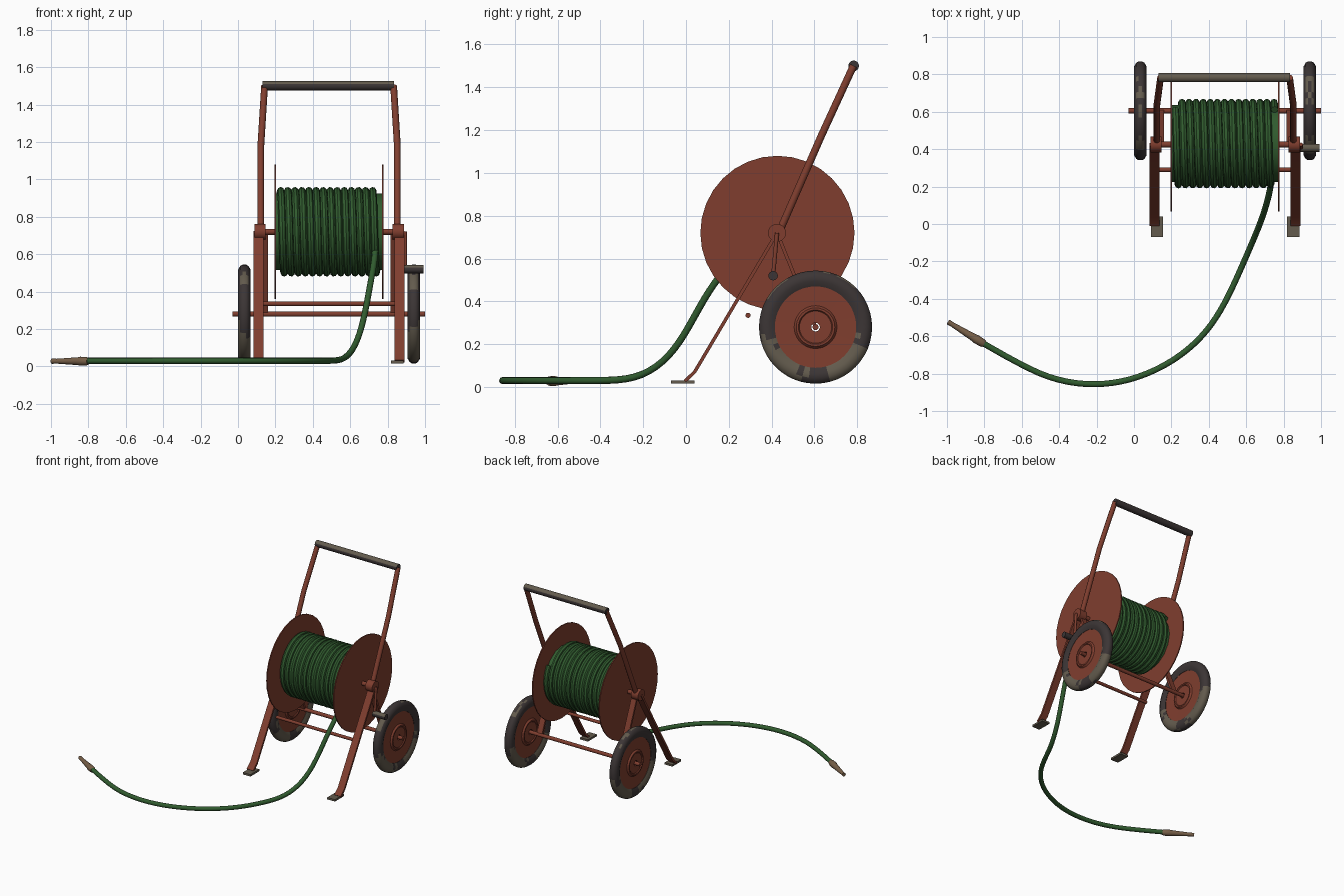
import bpy, bmesh, math
from mathutils import Vector

if "Cube" in bpy.data.objects:
    bpy.data.objects.remove(bpy.data.objects["Cube"])


def material(name, rgb):
    m = bpy.data.materials.new(name)
    m.diffuse_color = (*rgb, 1)
    m.use_nodes = True
    m.node_tree.nodes["Principled BSDF"].inputs["Base Color"].default_value = m.diffuse_color
    return m


RUST = material("rust red paint", (0.215, 0.048, 0.028))
DARK = material("dark rubber", (0.045, 0.036, 0.036))
MUD = material("dusty grey", (0.125, 0.105, 0.075))
GREEN = material("hose green", (0.030, 0.105, 0.028))
BRASS = material("dull brass", (0.185, 0.115, 0.065))

CX = 0.487                 # middle of the cart
HUB = (0.425, 0.72)        # reel axis in y, z
AXLE = (0.605, 0.28)       # wheel axis in y, z


def finish(name, mesh, mats, angle=40):
    ob = bpy.data.objects.new(name, mesh)
    bpy.context.collection.objects.link(ob)
    mesh.materials.clear()
    for m in mats:
        mesh.materials.append(m)
    for o in bpy.context.selected_objects:
        o.select_set(False)
    ob.select_set(True)
    bpy.context.view_layer.objects.active = ob
    bpy.ops.object.shade_smooth_by_angle(angle=math.radians(angle))
    return ob


def tube(name, pts, r, mats, res=3, nurbs=False):
    """Round tube along a path."""
    cu = bpy.data.curves.new(name, 'CURVE')
    cu.dimensions = '3D'
    cu.bevel_depth = r
    cu.bevel_resolution = res
    cu.use_fill_caps = True
    sp = cu.splines.new('NURBS' if nurbs else 'POLY')
    sp.points.add(len(pts) - 1)
    for p, c in zip(sp.points, pts):
        p.co = (*c, 1)
    if nurbs:
        sp.order_u = 4
        sp.use_endpoint_u = True
        sp.resolution_u = 4
    tmp = bpy.data.objects.new("tmp", cu)
    bpy.context.collection.objects.link(tmp)
    dg = bpy.context.evaluated_depsgraph_get()
    me = bpy.data.meshes.new_from_object(tmp.evaluated_get(dg))
    bpy.data.objects.remove(tmp)
    return finish(name, me, mats)


def lathe(name, profile, origin, axis, mats, seg=36, angle=40):
    """Spin (distance along axis, radius) points around an axis."""
    bm = bmesh.new()
    q = Vector(axis).to_track_quat('X', 'Z')
    rings = []
    for d, r in profile:
        rings.append([bm.verts.new(Vector(origin) + q @ Vector(
            (d, r * math.cos(2 * math.pi * i / seg), r * math.sin(2 * math.pi * i / seg))))
            for i in range(seg)])
    for a, b in zip(rings, rings[1:]):
        for i in range(seg):
            j = (i + 1) % seg
            bm.faces.new((a[i], a[j], b[j], b[i]))
    if profile[0] != profile[-1]:
        bm.faces.new(rings[0])
        bm.faces.new(rings[-1])
    else:
        bmesh.ops.remove_doubles(bm, verts=bm.verts, dist=1e-5)
    bmesh.ops.recalc_face_normals(bm, faces=bm.faces)
    me = bpy.data.meshes.new(name)
    bm.to_mesh(me)
    bm.free()
    return finish(name, me, mats, angle)


def strip(name, path, x, width, thick, mat):
    """Flat bar following a path in the y-z plane."""
    bm = bmesh.new()
    rings = []
    for i, p in enumerate(path):
        t = Vector(path[min(i + 1, len(path) - 1)]) - Vector(path[max(i - 1, 0)])
        n = Vector((-t.y, t.x)).normalized() * thick / 2
        rings.append([bm.verts.new((x + sx * width / 2, p[0] + sn * n.x, p[1] + sn * n.y))
                      for sx, sn in ((-1, -1), (1, -1), (1, 1), (-1, 1))])
    for a, b in zip(rings, rings[1:]):
        for i in range(4):
            j = (i + 1) % 4
            bm.faces.new((a[i], a[j], b[j], b[i]))
    bm.faces.new(rings[0])
    bm.faces.new(rings[-1])
    bmesh.ops.recalc_face_normals(bm, faces=bm.faces)
    me = bpy.data.meshes.new(name)
    bm.to_mesh(me)
    bm.free()
    return finish(name, me, [mat], 30)


def rod(name, x0, x1, y, z, r, mats):
    return lathe(name, [(x0, r), (x1, r)], (0, y, z), (1, 0, 0), mats, 16)


def dusty_top(ob):
    for p in ob.data.polygons:
        p.material_index = 1 if p.normal.z > 0.3 else 0


# Both sides of the cart
for s, side in ((-1, "left"), (1, "right")):
    X = lambda off: CX + s * off

    # Wheel: tyre, pressed rim, hub
    wx = X(0.453)
    tyre = lathe(side + "_tyre", [(-0.022, 0.19), (-0.033, 0.215), (-0.033, 0.238), (-0.022, 0.257),
                                  (-0.01, 0.264), (0.01, 0.264), (0.022, 0.257), (0.033, 0.238),
                                  (0.033, 0.215), (0.022, 0.19), (-0.022, 0.19)],
                 (wx, *AXLE), (1, 0, 0), [DARK, MUD], 48)
    for p in tyre.data.polygons:       # dried mud patches by angle
        c = p.center
        a = math.degrees(math.atan2(c.z - AXLE[1], c.y - AXLE[0])) % 360
        wob = 9 * math.sin(400 * (c.x + c.z))
        muddy = 198 < a + wob < 255 or 285 < a + wob < 345
        if abs(p.normal.x) < 0.7:
            muddy = muddy or 55 < a + 2 * wob < 80 or 120 < a + wob < 150
        p.material_index = int(muddy)
    lathe(side + "_rim", [(-0.02, 0.2), (-0.018, 0.1), (-0.03, 0.09), (-0.03, 0.08), (-0.024, 0.075),
                          (-0.024, 0.02), (0.024, 0.02), (0.024, 0.075), (0.03, 0.08), (0.03, 0.09),
                          (0.018, 0.1), (0.02, 0.2), (-0.02, 0.2)],
          (wx, *AXLE), (1, 0, 0), [RUST])

    # Reel flange and bearing
    fx = X(0.287)
    rod_prof = [(-0.004, 0.36), (0.004, 0.36)]
    lathe(side + "_reel_flange", rod_prof, (fx, 0.427, 0.72), (1, 0, 0), [RUST], 32)
    lathe(side + "_bearing", [(-0.03, 0.042), (0.03, 0.042)], (X(0.37), *HUB), (1, 0, 0), [RUST], 20)

    # Frame: front leg, foot, rear leg, handle upright
    strip(side + "_front_leg", [HUB, (0.04, 0.07), (-0.005, 0.028)], X(0.377), 0.055, 0.016, RUST)
    strip(side + "_foot", [(-0.07, 0.023), (0.04, 0.023)], X(0.364), 0.066, 0.015, MUD)
    strip(side + "_rear_leg", [HUB, AXLE], X(0.35), 0.045, 0.016, RUST)
    tube(side + "_handle_upright", [(X(0.365), 0.425, 0.70), (X(0.365), 0.635, 1.18),
                                    (X(0.345), 0.782, 1.5)], 0.018, [RUST])

# Cross rods
rod("wheel_axle", -0.03, 1.0, *AXLE, 0.014, [RUST])
rod("cross_brace", 0.13, 0.84, 0.29, 0.335, 0.012, [RUST])
rod("reel_axle", 0.10, 0.885, *HUB, 0.016, [RUST])
rod("reel_drum", 0.2, 0.772, 0.43, 0.72, 0.205, [GREEN])

# Handle grip
dusty_top(rod("handle_grip", 0.13, 0.835, 0.783, 1.5, 0.025, [DARK, MUD]))

# Crank
tube("crank_arm", [(0.893, *HUB), (0.893, 0.407, 0.52)], 0.01, [RUST])
dusty_top(rod("crank_grip", 0.885, 0.993, 0.407, 0.52, 0.022, [DARK, MUD]))

# Wound hose
turns, n = 14, 32
coil = []
for i in range(turns * n + 1):
    a = 2 * math.pi * i / n + 0.6
    coil.append((0.222 + 0.53 * i / (turns * n), 0.43 + 0.22 * math.cos(a), 0.72 + 0.22 * math.sin(a)))
tube("hose_coil", coil, 0.0195, [GREEN], 2)

# Loose hose and nozzle
tube("loose_hose", [(0.735, 0.24, 0.63), (0.73, 0.19, 0.56), (0.71, 0.11, 0.46), (0.685, 0.03, 0.31),
                    (0.645, -0.07, 0.14), (0.58, -0.22, 0.035), (0.5, -0.40, 0.03), (0.4, -0.57, 0.03),
                    (0.24, -0.72, 0.03), (0.02, -0.83, 0.03), (-0.2, -0.867, 0.03),
                    (-0.42, -0.84, 0.03), (-0.58, -0.77, 0.03), (-0.82, -0.63, 0.03)],
     0.0165, [GREEN], 3, True)
lathe("nozzle", [(0, 0.018), (0.01, 0.022), (0.05, 0.024), (0.065, 0.021), (0.2, 0.013), (0.228, 0.014)],
      (-0.8, -0.642, 0.028), (-0.2, 0.122, 0), [BRASS], 16)
